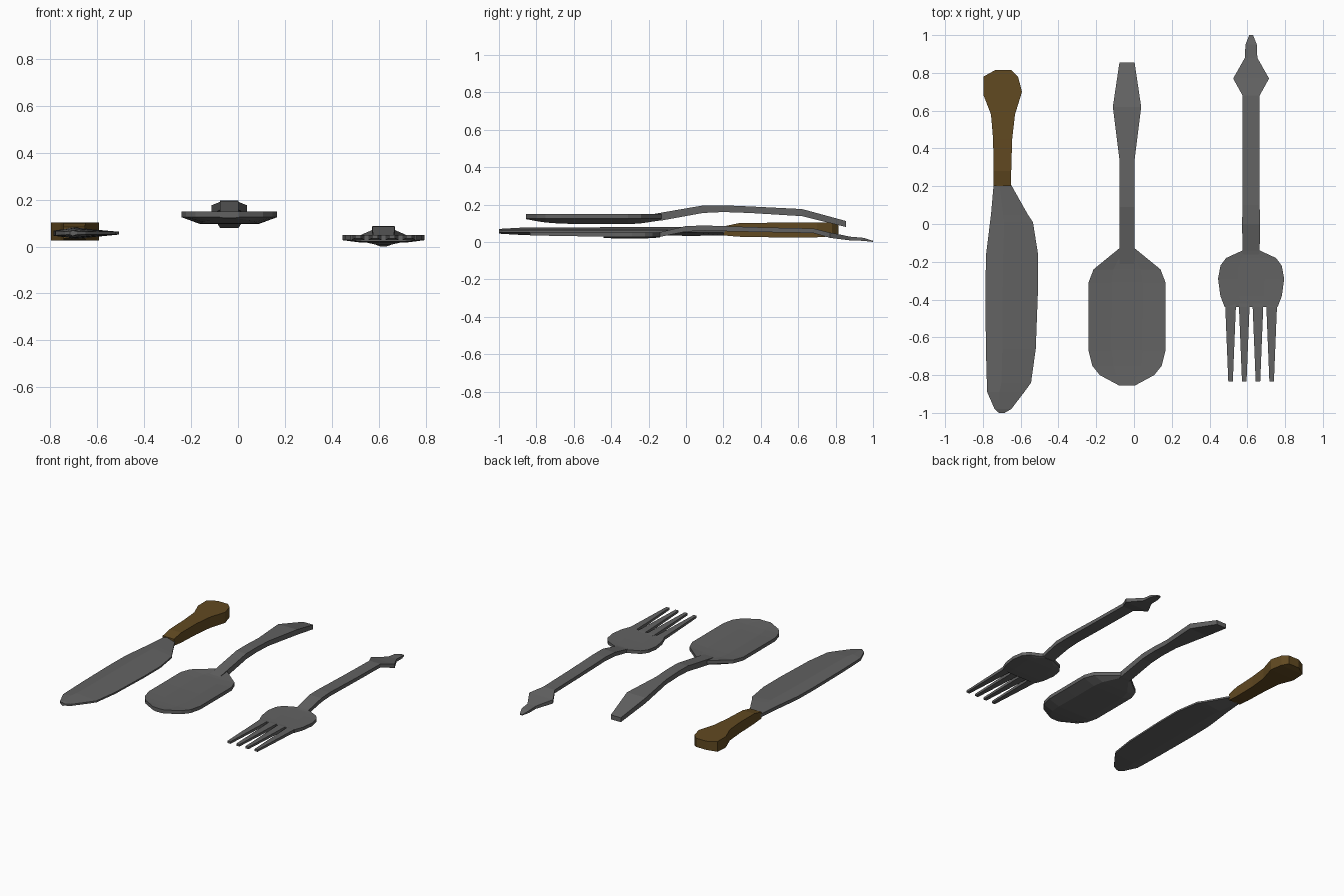
import bpy, bmesh


def material(name, r, g, b):
    m = bpy.data.materials.new(name)
    m.diffuse_color = (r, g, b, 1)
    return m


steel = material("dark_steel", .123, .123, .123)
brown = material("brown_wood", .12, .067, .015)


def loft(name, sections, profile, mat=steel):
    """Skin closed cross-sections along y. profile(section) gives (x, z) points."""
    bm = bmesh.new()
    rings = [[bm.verts.new((x, s[0], z)) for x, z in profile(s)] for s in sections]
    n = len(rings[0])
    for a, b in zip(rings, rings[1:]):
        for i in range(n):
            j = (i + 1) % n
            bm.faces.new((a[i], a[j], b[j], b[i]))
    bm.faces.new(rings[0])
    bm.faces.new(rings[-1])
    bmesh.ops.recalc_face_normals(bm, faces=bm.faces)
    me = bpy.data.meshes.new(name)
    bm.to_mesh(me)
    bm.free()
    me.materials.append(mat)
    ob = bpy.data.objects.new(name, me)
    bpy.context.collection.objects.link(ob)
    return ob


def bar(s):
    # section: y, left, right, bottom, top
    y, l, r, b, t = s
    return [(l, b), (r, b), (r, t), (l, t)]


def centred(cx, rows):
    # rows: y, half width, bottom, top
    return [(y, cx - w, cx + w, b, t) for y, w, b, t in rows]


def blade(s):
    # thin edges on both sides, thicker in the middle
    y, l, r, h = s
    m = l + (r - l) * 0.33
    z = 0.057
    return [(l, z - h * .5), (m, z - h), (r, z - .006),
            (r, z + .006), (m, z + h), (l, z + h * .5)]


def bowl(keel, rim, top, dip):
    # flat rim, rounded underside, slightly hollow top
    def profile(s):
        y, l, r, k = s
        w = r - l
        zk = rim - (rim - keel) * k
        return [(l, rim), (l + w * .2, zk), (r - w * .2, zk), (r, rim),
                (r, top), (r - w * .3, top - dip * k), (l + w * .3, top - dip * k), (l, top)]
    return profile


# Knife
loft("knife_blade", [
    (.21, -.743, -.652, .023), (.05, -.757, -.562, .024), (.01, -.762, -.535, .024),
    (-.16, -.783, -.508, .023), (-.34, -.787, -.508, .022), (-.66, -.784, -.52, .021),
    (-.84, -.779, -.545, .02), (-.89, -.777, -.581, .019), (-.98, -.738, -.65, .014),
    (-1.0, -.715, -.685, .012)], blade)
loft("knife_handle", [
    (.20, -.743, -.652, .035, .083), (.28, -.743, -.65, .028, .1), (.45, -.746, -.645, .025, .103),
    (.58, -.757, -.63, .025, .103), (.68, -.796, -.599, .025, .103), (.70, -.797, -.593, .025, .103),
    (.78, -.797, -.614, .03, .103), (.815, -.735, -.65, .04, .103)], bar, brown)

# Spoon
SX = -.037
loft("spoon_bowl", [(y, SX - w, SX + w, k) for y, w, k in [
    (-.13, .042, .3), (-.24, .177, .85), (-.31, .204, 1), (-.5, .204, 1), (-.67, .204, .9),
    (-.75, .184, .7), (-.80, .144, .45), (-.855, .042, .1)]],
    bowl(.095, .125, .150, .010))
loft("spoon_handle", centred(SX, [
    (-.24, .04, .105, .138), (-.13, .04, .115, .157), (.09, .04, .155, .195),
    (.2, .04, .16, .196), (.34, .04, .155, .19), (.62, .075, .138, .176),
    (.855, .04, .08, .112)]), bar)

# Fork
FX = .62
loft("fork_head", [(y, FX - w, FX + w, k) for y, w, k in [
    (-.14, .045, .3), (-.18, .132, .7), (-.22, .162, .9), (-.29, .175, 1),
    (-.38, .163, .9), (-.44, .14, .6)]], bowl(.018, .027, .05, .003))
loft("fork_handle", centred(FX, [
    (-.2, .045, .025, .042), (-.14, .045, .027, .052), (.0, .048, .056, .085),
    (.1, .045, .06, .088), (.4, .045, .053, .078), (.68, .045, .048, .072),
    (.77, .095, .022, .05), (.88, .033, .008, .028), (.95, .03, .006, .022),
    (1.0, .01, 0, .006)]), bar)
for i in range(4):
    x = FX + (i - 1.5) * .0725
    loft(f"fork_tine_{i + 1}", centred(x, [
        (-.42, .028, .028, .048), (-.44, .028, .028, .05), (-.835, .012, .035, .05)]), bar)
